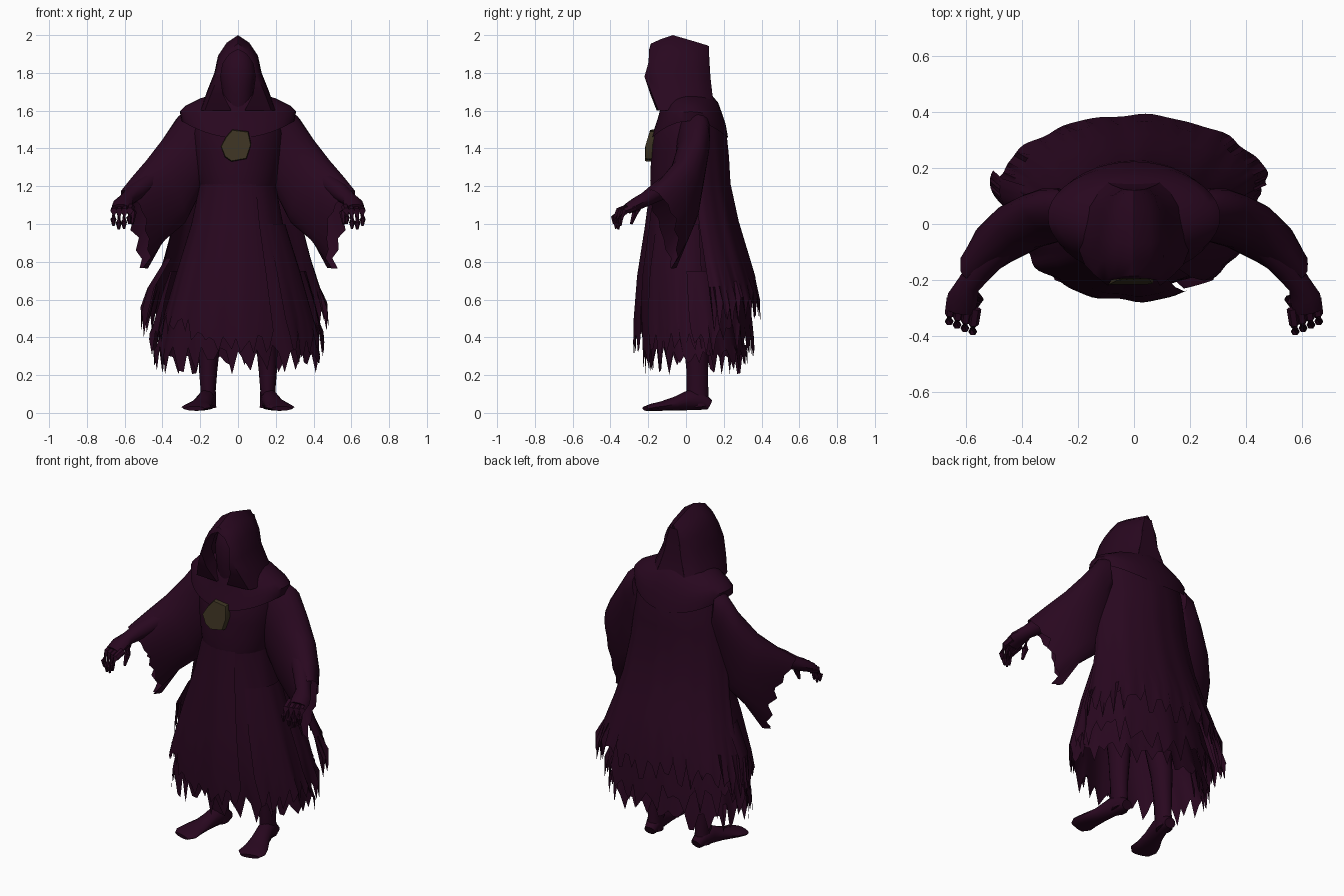
import bpy, bmesh, math, random
from mathutils import Vector

random.seed(7)


def material(name, rgb):
    m = bpy.data.materials.new(name)
    m.diffuse_color = (*rgb, 1)
    return m


CLOTH = material("dark_plum", (0.0215, 0.0022, 0.0138))
BRONZE = material("dull_bronze", (0.045, 0.033, 0.016))


def loft(name, rings, closed=True, caps=(False, False), mat=CLOTH, angle=40):
    """Skin a list of equally long point rings."""
    bm = bmesh.new()
    vs = [[bm.verts.new(p) for p in r] for r in rings]
    n = len(rings[0])
    for a, b in zip(vs, vs[1:]):
        for j in range(n if closed else n - 1):
            k = (j + 1) % n
            bm.faces.new((a[j], a[k], b[k], b[j]))
    if caps[0]:
        bm.faces.new(vs[0])
    if caps[1]:
        bm.faces.new(vs[-1])
    bmesh.ops.remove_doubles(bm, verts=bm.verts, dist=0.0005)
    bmesh.ops.recalc_face_normals(bm, faces=bm.faces)
    me = bpy.data.meshes.new(name)
    bm.to_mesh(me)
    bm.free()
    me.materials.append(mat)
    ob = bpy.data.objects.new(name, me)
    bpy.context.collection.objects.link(ob)
    bpy.context.view_layer.objects.active = ob
    ob.select_set(True)
    bpy.ops.object.shade_smooth_by_angle(angle=math.radians(angle))
    ob.select_set(False)
    return ob


def drape(name, levels, t0=0, t1=360, n=80, rag=0.0, fold=0.0, waves=11, sag=None, power=1.0):
    """Cloth from levels (z, rx, cy, ry); angle 0 faces front, ragged last row."""
    closed = t1 - t0 == 360
    tooth = []
    for j in range(n):
        up = j % 3 == 0 or random.random() < 0.25
        tooth.append(rag * (random.uniform(0.2, 1.0) if up else random.uniform(-1.0, 0.2)))
    rings = []
    for i, (z, rx, cy, ry) in enumerate(levels):
        f = i / (len(levels) - 1)
        ring = []
        for j in range(n):
            t = math.radians(t0 + (t1 - t0) * j / (n if closed else n - 1))
            s = 1 + fold * f * (math.sin(waves * t) + 0.5 * math.sin(waves * 1.7 * t + 1) * (not closed))
            dz = (sag(t) * f if sag else 0) + (tooth[j] if i == len(levels) - 1 else 0)
            c = math.copysign(abs(math.cos(t)) ** power, math.cos(t))
            ring.append((rx * s * math.sin(t), cy - ry * s * c, z + dz))
        rings.append(ring)
    return loft(name, rings, closed)


def tube(name, pts, n=10):
    """Tube through (x, y, z, side radius, other radius)."""
    rings = []
    for i, p in enumerate(pts):
        c = Vector(p[:3])
        d = (Vector(pts[min(i + 1, len(pts) - 1)][:3]) - Vector(pts[max(i - 1, 0)][:3])).normalized()
        ref = Vector((0, 1, 0)) if abs(d.z) > 0.8 else Vector((0, 0, 1))
        side = d.cross(ref).normalized()
        up = side.cross(d)
        rings.append([c + side * p[3] * math.cos(a) + up * p[4] * math.sin(a)
                      for a in (2 * math.pi * k / n for k in range(n))])
    return loft(name, rings, caps=(True, True))


# Torso front, softly bloused over the waist
drape("torso", [(1.64, .13, .03, .12), (1.57, .22, .025, .165), (1.48, .24, .015, .19),
                (1.38, .235, .015, .2), (1.29, .22, .01, .198), (1.23, .21, .005, .195),
                (1.2, .2, 0, .188)], -110, 110, n=24)

# Layered skirts with torn hems
drape("under_skirt", [(1.23, .195, 0, .183), (1.0, .24, .0, .2), (.75, .315, .005, .238),
                      (.5, .38, .025, .258), (.36, .42, .04, .266), (.28, .435, .05, .27)],
      n=84, rag=.08, fold=.03)
drape("front_panel", [(1.22, .2, 0, .187), (1.0, .245, -.005, .212), (.75, .32, -.01, .247),
                      (.52, .385, -.01, .265), (.4, .41, -.005, .27)],
      -100, 28, n=40, rag=.07, fold=.02, sag=lambda t: -.05 * math.cos(3 * t))
drape("side_panel", [(1.0, .25, 0, .2), (.75, .33, .0, .24),
                     (.5, .40, .01, .265), (.37, .43, .02, .27)],
      38, 110, n=22, rag=.08, fold=.02)
drape("back_layer", [(.75, .36, .055, .245), (.62, .40, .065, .26),
                     (.5, .43, .075, .27), (.38, .455, .085, .27)],
      75, 285, n=50, rag=.09, fold=.025, power=1.15)
drape("torn_tail", [(.82, .38, .09, .2), (.66, .48, .12, .2), (.49, .515, .15, .2)],
      258, 292, n=10, rag=.09)

# Cape with longer tails at its two edges
drape("cape", [(1.6, .27, .03, .15), (1.5, .285, .035, .177), (1.35, .30, .045, .182),
               (1.2, .315, .06, .175), (1.0, .345, .085, .192), (.85, .385, .11, .21),
               (.7, .435, .135, .228), (.54, .48, .155, .235)],
      84, 276, n=60, rag=.08, fold=.016, power=1.2,
      sag=lambda t: -.07 * abs(math.sin(t)) ** 3 + .03)

# Shoulder mantle, dipping at front and back
drape("shoulder_mantle", [(1.69, .12, .01, .12), (1.665, .2, .02, .15), (1.625, .28, .025, .168),
                          (1.595, .308, .025, .185), (1.545, .298, .02, .203)],
      n=40, sag=lambda t: -.09 * math.cos(t) ** 2)

# Hood: arch sections from the face opening to the back
opening = [(0, 1.925), (.045, 1.9), (.08, 1.85), (.092, 1.78), (.08, 1.69), (.035, 1.6)]
arch = [(0, 2.0), (.06, 1.96), (.106, 1.89), (.125, 1.8), (.165, 1.7), (.2, 1.6)]
rim_y = [-.19, -.19, -.195, -.215, -.185, -.15]


def hood_row(half):
    return [(-x, y, z) for x, y, z in half[:0:-1]] + half


def hood_section(ys, sx, top):
    return hood_row([(x * (sx + (1 - sx) * .08 * i), y, 1.6 + (z - 1.6) * (top - 1.6) / .4)
                     for i, ((x, z), y) in enumerate(zip(arch, ys))])


loft("hood", [
    hood_row([(x, y + .09, z) for (x, z), y in zip(opening, rim_y)]),
    hood_row([(x, y - .005, z) for (x, z), y in zip(opening, rim_y)]),
    hood_section([y + .004 for y in rim_y], .8, 1.955),
    hood_section([-.13, -.13, -.13, -.14, -.12, -.09], .98, 1.98),
    hood_section([-.07, -.07, -.06, -.05, -.04, -.03], 1, 2.0),
    hood_section([.04, .04, .04, .05, .06, .07], .88, 1.968),
    hood_section([.115, .11, .105, .1, .11, .13], .6, 1.945),
    hood_section([.122, .122, .125, .13, .14, .16], .25, 1.94),
    hood_section([.122, .122, .125, .13, .145, .165], -.6, 1.94)][:-1], closed=False, angle=45)
# Narrow strip closing the hood at the back
loft("hood_back_seam", [[(x * s, y, z) for s in (-1, 1)] for x, y, z in
                        ((.025, .122, 1.92), (.045, .125, 1.84), (.055, .13, 1.77),
                         (.08, .14, 1.685), (.11, .16, 1.6))], closed=False)

# Shadowed head and neck inside the hood
tube("head", [(0, -.04, 1.58, .09, .085), (0, -.06, 1.65, .075, .08), (0, -.065, 1.72, .085, .085),
              (0, -.06, 1.8, .095, .09), (0, -.05, 1.88, .08, .075), (0, -.04, 1.93, .03, .03)], 16)

# Chest medallion: rough plate leaning back at the top
outline = [(-.03, 1.5), (.055, 1.49), (.07, 1.42), (.045, 1.345), (-.035, 1.33),
           (-.07, 1.355), (-.092, 1.41), (-.065, 1.46)]
loft("medallion", [[(-.01 + (x + .01) * s, y + .28 * max(0, z - 1.41), 1.415 + (z - 1.415) * s)
                    for x, z in outline]
                   for y, s in ((-.18, 1), (-.205, 1), (-.216, .95))],
     caps=(True, True), mat=BRONZE, angle=50)

# Sleeve stations: top point, bottom point, half width
stations = [((.21, .04, 1.61), (.17, .04, 1.30), .125), ((.29, .04, 1.58), (.2, .04, 1.22), .122),
            ((.375, .02, 1.46), (.23, .03, 1.12), .115), ((.47, -.03, 1.34), (.29, .03, 1.0), .107),
            ((.55, -.11, 1.25), (.395, .0, .91), .092), ((.61, -.185, 1.18), (.49, -.065, .85), .07)]

for s, side in ((1, "right"), (-1, "left")):
    rings = []
    n = 24
    for i, (top, bot, w) in enumerate(stations):
        a, b = Vector(top), Vector(bot)
        ring = []
        for k in range(n):
            t = 2 * math.pi * k / n
            h = (1 - math.cos(t)) / 2
            p = a.lerp(b, h) + Vector((.65, .75, 0)) * w * math.sin(t) * (1.12 - .4 * h)
            if i == len(stations) - 1:
                # torn cuff, cut back mid-height and long at the hanging point
                r = random.uniform(.0, .04) if k % 2 else -random.uniform(.0, .04)
                p += Vector((.75, -.6, -.3)) * (r * h - .03 * math.sin(math.pi * h))
                p.z -= .09 * h ** 6
            ring.append((p.x * s, p.y, p.z))
        rings.append(ring)
    loft(side + "_sleeve", rings, caps=(True, False))

    def limb(name, pts, n=10):
        tube(side + name, [(p[0] * s, *p[1:]) for p in pts], n)

    # Forearm, hand and curled fingers
    limb("_forearm", [(.42, -.03, 1.26, .05, .05), (.54, -.15, 1.17, .05, .05),
                      (.59, -.215, 1.13, .042, .038), (.612, -.265, 1.105, .055, .034),
                      (.62, -.31, 1.08, .052, .028)])
    for f in range(4):
        dx, dy = -.045 + .028 * f, -.022 + .012 * f
        drop = (.0, .025, .03, .01)[f]
        limb("_finger", [(.61 + dx, -.28 + dy, 1.09, .02, .02),
                         (.618 + dx, -.335 + dy, 1.07, .019, .019),
                         (.621 + dx, -.362 + dy, 1.035 - drop, .016, .016),
                         (.62 + dx, -.36 + dy, 1.0 - drop, .006, .006)], 6)
    limb("_thumb", [(.58, -.23, 1.11, .024, .022), (.555, -.27, 1.06, .019, .018),
                    (.56, -.29, 1.0, .008, .008)], 6)

    # Bare leg and splayed foot
    limb("_leg", [(.14, .03, .6, .078, .08), (.152, .055, .38, .058, .068),
                  (.158, .06, .22, .048, .057), (.158, .06, .12, .04, .058), (.16, .07, .03, .045, .05)], 12)
    limb("_foot", [(.155, .125, .042, .034, .028), (.16, .08, .065, .044, .05), (.17, .02, .068, .047, .054),
                   (.19, -.06, .048, .054, .036), (.212, -.13, .036, .07, .025),
                   (.22, -.18, .03, .08, .019), (.23, -.215, .023, .055, .012)], 12)
